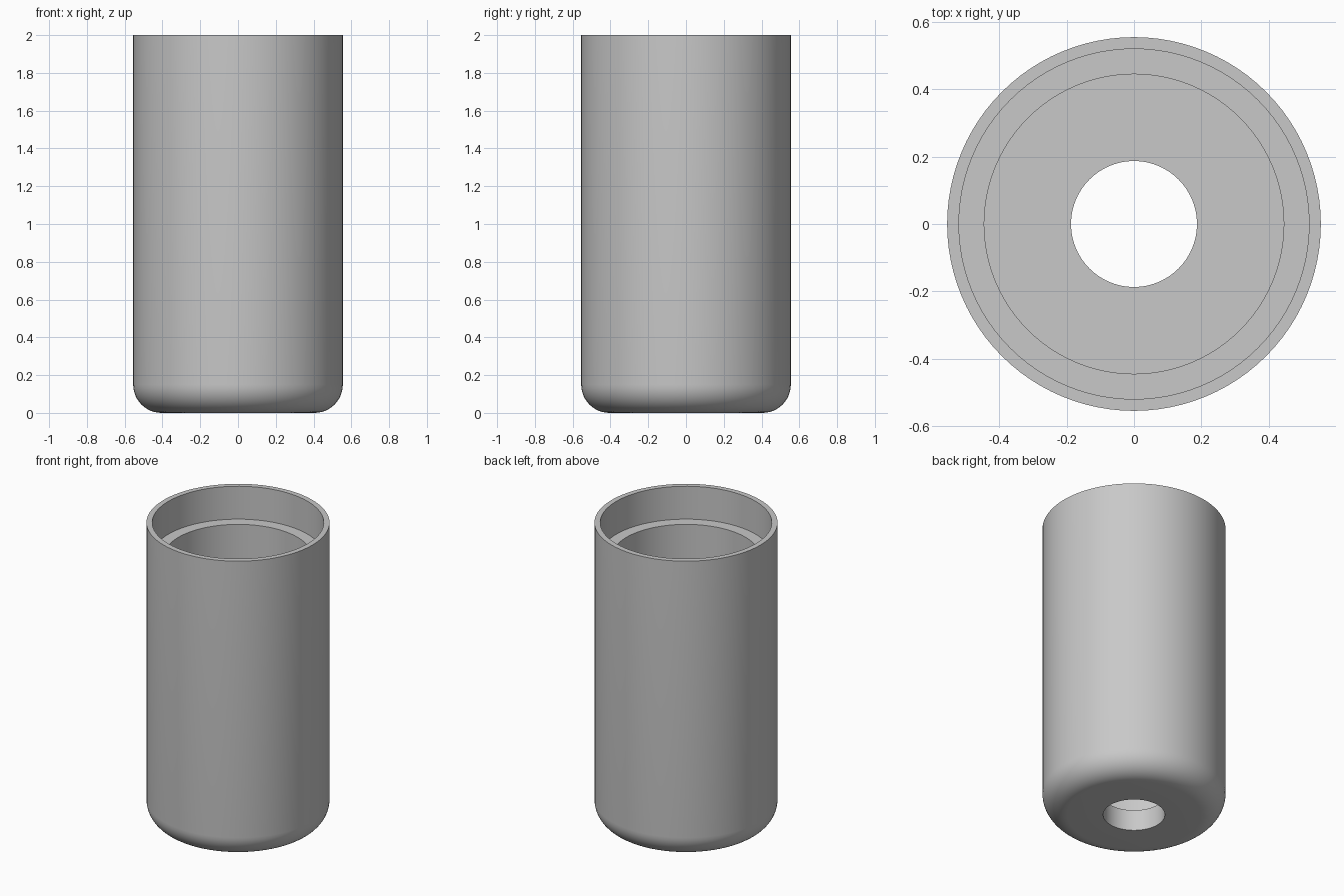
import bpy, bmesh
from math import sin, cos, pi, radians

cube = bpy.data.objects.get("Cube")
if cube:
    bpy.data.objects.remove(cube, do_unlink=True)

SEGMENTS = 96
OUTER, RECESS, BORE, HOLE = 0.555, 0.52, 0.445, 0.187
HEIGHT, LEDGE, FLOOR, ROUND = 2.0, 1.78, 0.14, 0.15

# Plain grey material
grey = bpy.data.materials.new("light grey")
grey.use_nodes = True
colour = (0.58, 0.58, 0.58, 1)
grey.diffuse_color = colour
grey.node_tree.nodes["Principled BSDF"].inputs["Base Color"].default_value = colour

# Closed wall section: rounded base, rim, stepped recess, bore, floor, drain hole
steps = 12
profile = [(HOLE, 0)]
for i in range(steps + 1):
    a = pi / 2 * i / steps
    profile.append((OUTER - ROUND + ROUND * sin(a), ROUND - ROUND * cos(a)))
profile += [(OUTER, HEIGHT), (RECESS, HEIGHT), (RECESS, LEDGE),
            (BORE, LEDGE), (BORE, FLOOR), (HOLE, FLOOR)]

# Revolve the section around the vertical axis
bm = bmesh.new()
rings = []
for s in range(SEGMENTS):
    a = 2 * pi * s / SEGMENTS
    rings.append([bm.verts.new((r * cos(a), r * sin(a), z)) for r, z in profile])
for s in range(SEGMENTS):
    here, there = rings[s], rings[(s + 1) % SEGMENTS]
    for i in range(len(profile)):
        j = (i + 1) % len(profile)
        bm.faces.new((here[i], there[i], there[j], here[j]))
bmesh.ops.recalc_face_normals(bm, faces=bm.faces)

mesh = bpy.data.meshes.new("cylindrical_cup")
bm.to_mesh(mesh)
bm.free()
mesh.materials.append(grey)
cup = bpy.data.objects.new("cylindrical_cup", mesh)
bpy.context.collection.objects.link(cup)

# Smooth round walls, crisp rims
bpy.ops.object.select_all(action='DESELECT')
cup.select_set(True)
bpy.context.view_layer.objects.active = cup
bpy.ops.object.shade_smooth_by_angle(angle=radians(30))
